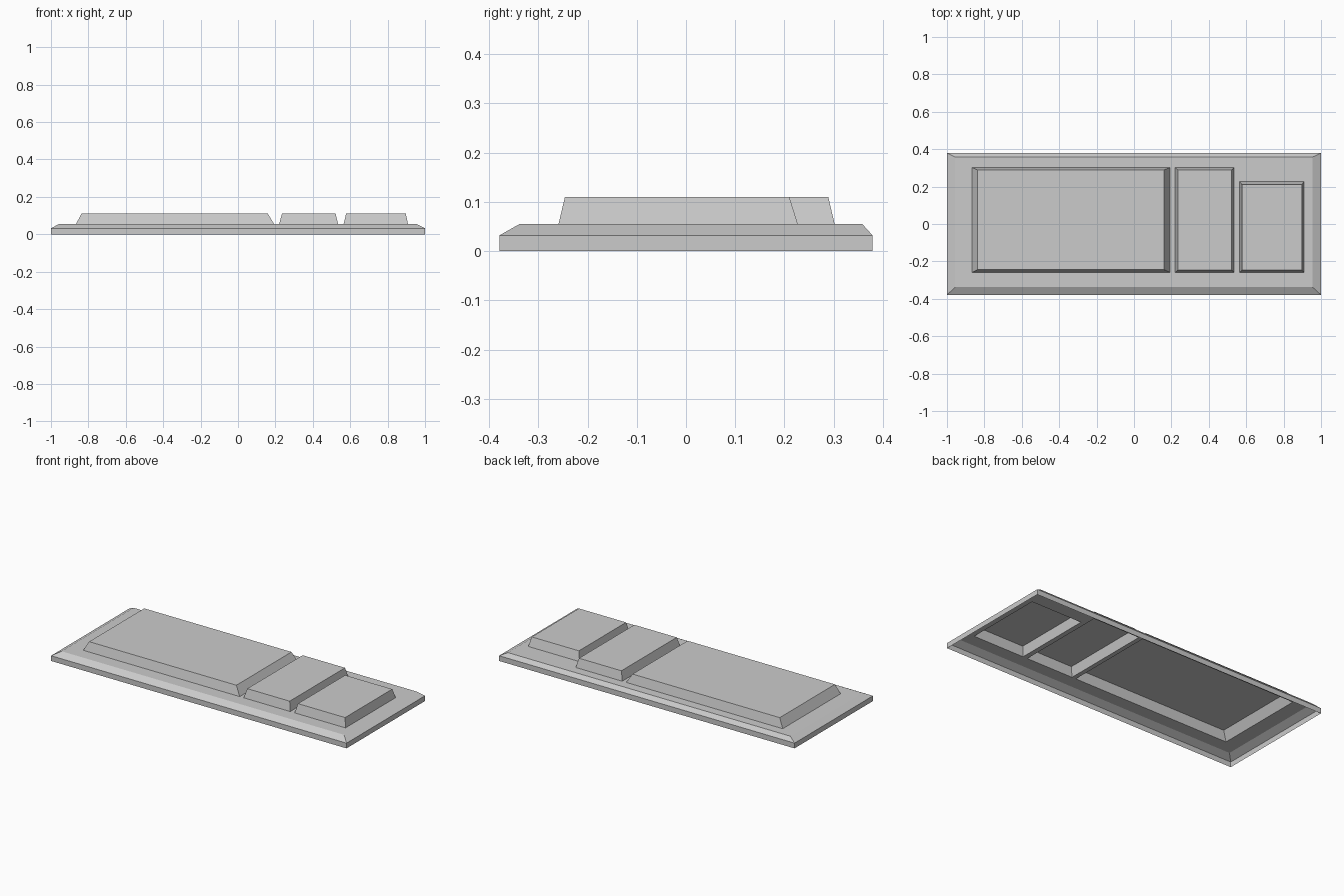
import bpy
import bmesh

cube = bpy.data.objects.get("Cube")
if cube:
    bpy.data.objects.remove(cube, do_unlink=True)

grey = bpy.data.materials.new("plain_grey")
grey.use_nodes = True
COLOR = (0.6, 0.6, 0.6, 1)
grey.diffuse_color = COLOR
grey.node_tree.nodes["Principled BSDF"].inputs["Base Color"].default_value = COLOR

Z_EDGE, Z_PLATE, Z_TOP = 0.032, 0.055, 0.11


def loop(bm, rect, z):
    """Closed rectangle of vertices, counter-clockwise from above."""
    x0, x1, y0, y1 = rect
    return [bm.verts.new((x, y, z)) for x, y in ((x0, y0), (x1, y0), (x1, y1), (x0, y1))]


def bridge(bm, low, high):
    """Four outward walls between two rectangles."""
    for i in range(4):
        j = (i + 1) % 4
        bm.faces.new((low[i], low[j], high[j], high[i]))


def finish(bm, name):
    mesh = bpy.data.meshes.new(name)
    bm.to_mesh(mesh)
    bm.free()
    mesh.materials.append(grey)
    obj = bpy.data.objects.new(name, mesh)
    bpy.context.collection.objects.link(obj)


# Raised panels: footprint and smaller top, each as x0, x1, y0, y1
panels = {
    "large_panel": ((-0.866, 0.193, -0.259, 0.302), (-0.837, 0.16, -0.244, 0.289)),
    "middle_panel": ((0.22, 0.535, -0.259, 0.302), (0.235, 0.522, -0.246, 0.289)),
    "small_panel": ((0.565, 0.909, -0.259, 0.227), (0.578, 0.897, -0.246, 0.21)),
}
for name, (foot, top) in panels.items():
    bm = bmesh.new()
    low, high = loop(bm, foot, Z_PLATE), loop(bm, top, Z_TOP)
    bridge(bm, low, high)
    bm.faces.new(high)
    finish(bm, name)

# Base plate: hollow shell with upright edge, sloped rim and openings under the panels
bm = bmesh.new()
outline = (-1, 1, -0.379, 0.379)
floor = loop(bm, outline, 0)
edge = loop(bm, outline, Z_EDGE)
rim = loop(bm, (-0.957, 0.955, -0.338, 0.358), Z_PLATE)
bridge(bm, floor, edge)
bridge(bm, edge, rim)
border = [bm.edges.get((rim[i], rim[i - 1])) for i in range(4)]
for foot, _ in panels.values():
    hole = loop(bm, foot, Z_PLATE)
    border += [bm.edges.new((hole[i], hole[i - 1])) for i in range(4)]
bmesh.ops.triangle_fill(bm, edges=border, use_beauty=True, normal=(0, 0, 1))
bmesh.ops.dissolve_limit(bm, angle_limit=0.01, verts=bm.verts[:], edges=bm.edges[:])
bm.normal_update()
bmesh.ops.reverse_faces(bm, faces=[f for f in bm.faces if f.normal.z < -0.5])
finish(bm, "base_plate")
